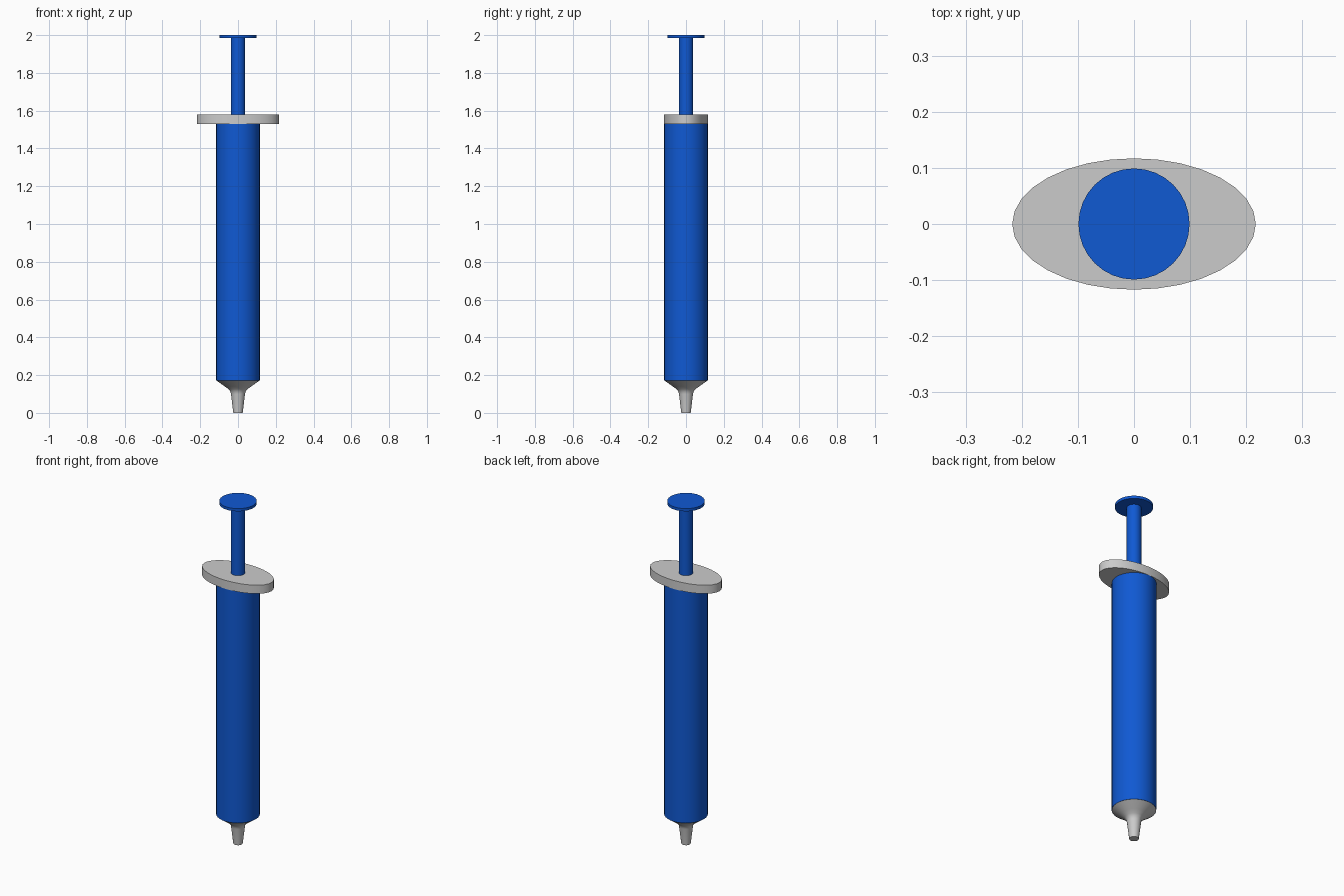
import bpy, bmesh, math

if "Cube" in bpy.data.objects:
    bpy.data.objects.remove(bpy.data.objects["Cube"])

SEGMENTS = 32

blue = bpy.data.materials.new("blue_plastic")
blue.diffuse_color = (0.005, 0.1, 0.65, 1)
blue.use_nodes = True
blue.node_tree.nodes["Principled BSDF"].inputs["Base Color"].default_value = blue.diffuse_color


def lathe(name, profile, mat=None, stretch=(1, 1)):
    """Closed solid of rings (radius, z), listed bottom to top."""
    bm = bmesh.new()
    rings = []
    for r, z in profile:
        rings.append([bm.verts.new((
            r * stretch[0] * math.cos(math.tau * i / SEGMENTS),
            r * stretch[1] * math.sin(math.tau * i / SEGMENTS), z))
            for i in range(SEGMENTS)])
    for a, b in zip(rings, rings[1:]):
        for i in range(SEGMENTS):
            j = (i + 1) % SEGMENTS
            bm.faces.new((a[i], a[j], b[j], b[i]))
    bm.faces.new(rings[0][::-1])
    bm.faces.new(rings[-1])
    mesh = bpy.data.meshes.new(name)
    bm.to_mesh(mesh)
    bm.free()
    obj = bpy.data.objects.new(name, mesh)
    bpy.context.collection.objects.link(obj)
    if mat:
        mesh.materials.append(mat)
    bpy.ops.object.select_all(action='DESELECT')
    obj.select_set(True)
    bpy.context.view_layer.objects.active = obj
    bpy.ops.object.shade_smooth_by_angle(angle=math.radians(30))
    return obj


# Tapered nozzle with flared shoulder
lathe("nozzle", [(0.025, 0), (0.037, 0.1), (0.04, 0.113), (0.05, 0.126),
                 (0.07, 0.14), (0.115, 0.172)])

# Barrel
lathe("barrel", [(0.116, 0.172), (0.116, 1.531)], blue)

# Oval finger flange
lathe("finger_flange", [(1, 1.53), (1, 1.58)], stretch=(0.217, 0.117))

# Plunger rod and thumb disc
lathe("plunger_rod", [(0.038, 1.5), (0.038, 1.99)], blue)
lathe("thumb_disc", [(0.099, 1.984), (0.099, 2.0)], blue)
